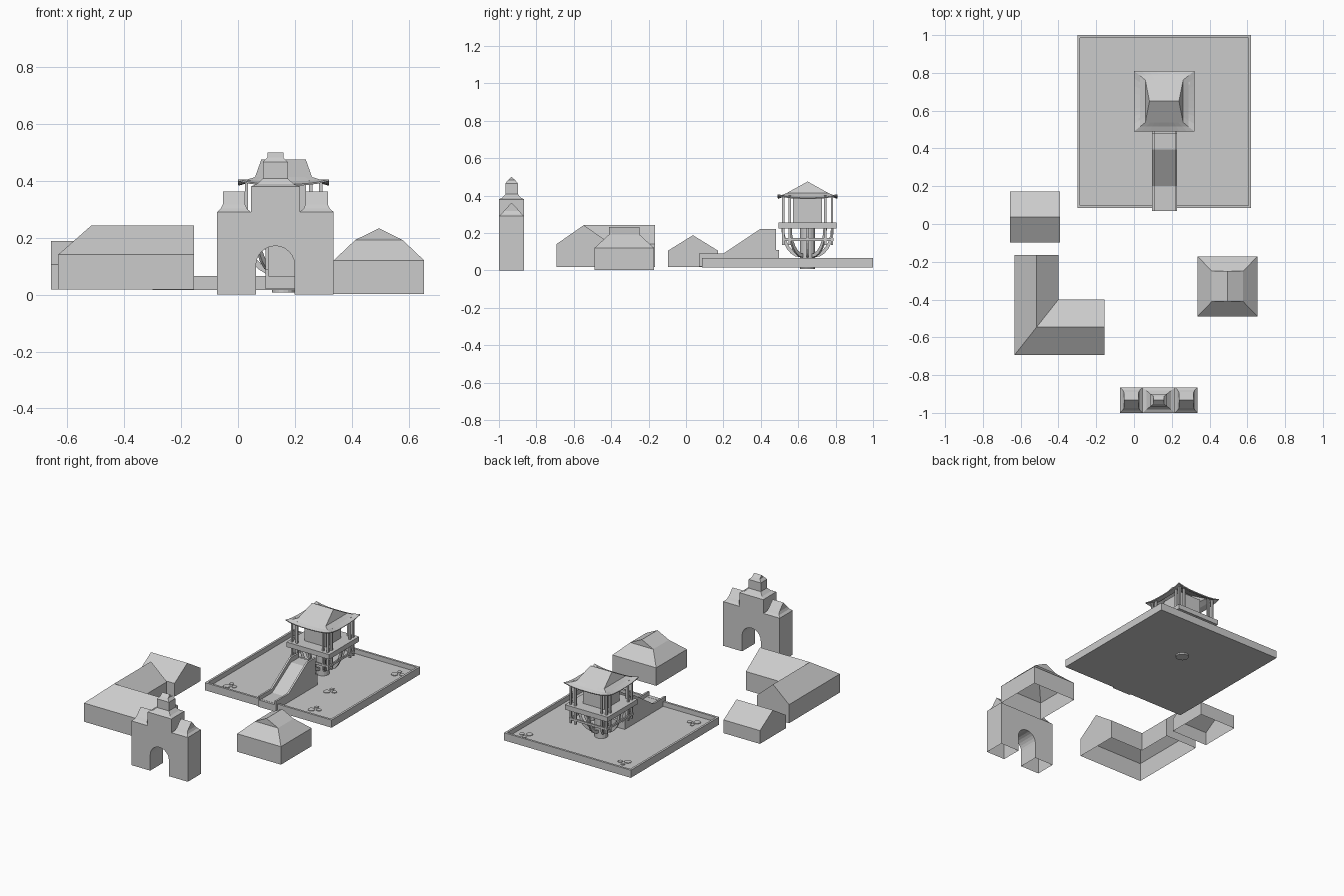
import bpy, bmesh
from math import sin, cos, pi
from mathutils import Matrix, Vector

cube = bpy.data.objects.get("Cube")
if cube:
    bpy.data.objects.remove(cube)

stone = bpy.data.materials.new("pale_grey")
stone.use_nodes = True
stone.diffuse_color = (0.6, 0.6, 0.6, 1)
stone.node_tree.nodes["Principled BSDF"].inputs["Base Color"].default_value = (0.6, 0.6, 0.6, 1)


def finish(name, bm, open_below=None):
    bmesh.ops.remove_doubles(bm, verts=bm.verts, dist=1e-5)
    bmesh.ops.recalc_face_normals(bm, faces=bm.faces)
    if open_below is not None:
        low = [f for f in bm.faces if all(v.co.z < open_below for v in f.verts)]
        bmesh.ops.delete(bm, geom=low, context='FACES')
    me = bpy.data.meshes.new(name)
    bm.to_mesh(me)
    bm.free()
    me.materials.append(stone)
    ob = bpy.data.objects.new(name, me)
    bpy.context.collection.objects.link(ob)
    return ob


def add_box(bm, x0, x1, y0, y1, z0, z1):
    m = Matrix.Translation(((x0 + x1) / 2, (y0 + y1) / 2, (z0 + z1) / 2))
    m = m @ Matrix.Diagonal((x1 - x0, y1 - y0, z1 - z0, 1))
    bmesh.ops.create_cube(bm, size=1, matrix=m)


def add_prism(bm, profile, lo, hi, axis):
    """Extrude a (horizontal, z) profile along the x or y axis."""
    def point(p, d):
        return (d, p[0], p[1]) if axis == 'x' else (p[0], d, p[1])
    ends = [[bm.verts.new(point(p, d)) for p in profile] for d in (lo, hi)]
    for e in ends:
        bm.faces.new(e)
    n = len(profile)
    for i in range(n):
        j = (i + 1) % n
        bm.faces.new((ends[0][i], ends[0][j], ends[1][j], ends[1][i]))
    return ends[0] + ends[1]


def add_roof(bm, cx, cy, rings, n=1, turn=False):
    """Stack rectangular rings of (half x, half y, z, corner lift)."""
    loops = []
    for hx, hy, z, lift in rings:
        loop = []
        corners = [(-hx, -hy), (hx, -hy), (hx, hy), (-hx, hy)]
        for k in range(4):
            a, b = Vector(corners[k]), Vector(corners[(k + 1) % 4])
            for i in range(n):
                t = i / n
                p = a.lerp(b, t)
                x, y = (p.y, p.x) if turn else (p.x, p.y)
                loop.append(bm.verts.new((cx + x, cy + y, z + lift * abs(2 * t - 1) ** 3)))
        loops.append(loop)
    for a, b in zip(loops, loops[1:]):
        for i in range(4 * n):
            j = (i + 1) % (4 * n)
            bm.faces.new((a[i], a[j], b[j], b[i]))
    if rings[-1][1] > 0:
        bm.faces.new(loops[-1])
    bmesh.ops.dissolve_degenerate(bm, dist=1e-5, edges=bm.edges)


def frame(bm, cx, cy, hx, hy, t, z0, z1):
    """Four rails around a rectangle."""
    for s in (-1, 1):
        xa, xb = sorted((cx + s * hx, cx + s * (hx - t)))
        add_box(bm, xa, xb, cy - hy, cy + hy, z0, z1)
        ya, yb = sorted((cy + s * hy, cy + s * (hy - t)))
        add_box(bm, cx - hx + t, cx + hx - t, ya, yb, z0, z1)


# Pond basin with raised rim
bm = bmesh.new()
add_box(bm, -.30, .62, .085, 1.0, .016, .035)
finish("pond_floor", bm)
bm = bmesh.new()
frame(bm, .16, .5425, .46, .4575, .014, .016, .066)
finish("pond_rim", bm)

# Lily pads in small clusters
bm = bmesh.new()
for cx, cy in ((-.2, .17), (.52, .88), (.33, .45), (.4, .19), (-.18, .86)):
    for dx, dy, r in ((0, 0, .022), (.04, .02, .016), (.005, .045, .014)):
        bmesh.ops.create_cone(bm, cap_ends=True, segments=8, radius1=r, radius2=r, depth=.004,
                              matrix=Matrix.Translation((cx + dx, cy + dy, .037)))
finish("lily_pads", bm)

# Ramp bridge: walkway and two parapets
side = [(.07, .02), (.07, .09), (.2, .09), (.395, .22), (.48, .22),
        (.48, .11), (.497, .11), (.497, .02)]
bm = bmesh.new()
add_prism(bm, [(y, z - .03 if z > .1 else max(.02, z - .025)) for y, z in side], .106, .218, 'x')
finish("bridge_walkway", bm)
for name, x in (("bridge_parapet_right", .096), ("bridge_parapet_left", .216)):
    bm = bmesh.new()
    add_prism(bm, side, x, x + .012, 'x')
    finish(name, bm)

# Pavilion on a central column
px, py = .16, .65
bm = bmesh.new()
bmesh.ops.create_cone(bm, cap_ends=True, segments=16, radius1=.04, radius2=.04, depth=.22,
                      matrix=Matrix.Translation((px, py, .117)))
finish("pavilion_column", bm)

bm = bmesh.new()
steps = [i / 6 * pi / 2 for i in range(7)]
arc = [(.04 + .1 * cos(t), .225 - .155 * sin(t)) for t in steps]
arc += [(.03 + .095 * cos(t), .225 - .138 * sin(t)) for t in reversed(steps)]
for k in range(8):
    vs = add_prism(bm, arc, -.006, .006, 'y')
    bmesh.ops.transform(bm, verts=vs,
                        matrix=Matrix.Translation((px, py, 0)) @ Matrix.Rotation(k * pi / 4, 4, 'Z'))
finish("pavilion_ribs", bm)

bm = bmesh.new()
add_box(bm, px - .155, px + .155, py - .155, py + .155, .225, .257)
finish("pavilion_deck", bm)
bm = bmesh.new()
frame(bm, px, py, .138, .138, .01, .158, .172)
finish("pavilion_lower_rails", bm)
bm = bmesh.new()
add_box(bm, px - .078, px + .078, py - .078, py + .078, .25, .405)
finish("pavilion_room", bm)

# Posts in threes at each corner, upright above the deck and hanging below
upper, lower = bmesh.new(), bmesh.new()
for sx in (-1, 1):
    for sy in (-1, 1):
        for a, b in ((.13, .13), (.095, .13), (.13, .095)):
            x, y, r = px + sx * a, py + sy * b, .006
            add_box(upper, x - r, x + r, y - r, y + r, .25, .4)
            add_box(lower, x - r, x + r, y - r, y + r, .135, .23)
finish("pavilion_posts", upper)
finish("pavilion_hanging_posts", lower)

bm = bmesh.new()
add_roof(bm, px, py, [(.16, .16, .388, .017), (.128, .135, .398, .006),
                      (.1, .112, .413, 0), (.078, 0, .475, 0)], n=8)
roof = finish("pavilion_roof", bm)
solid = roof.modifiers.new("thickness", 'SOLIDIFY')
solid.thickness = .006

# Gate: stepped wall with an arched passage
gx, gy, gh = .131, -.9325, .0675
arch = [(gx + .068 * cos(i * pi / 12), .103 + .068 * sin(i * pi / 12)) for i in range(13)]
outline = [(gx + .068, 0)] + arch + [(gx - .068, 0), (gx - .205, 0), (gx - .205, .29),
           (gx - .086, .29), (gx - .086, .38), (gx + .086, .38), (gx + .086, .29),
           (gx + .205, .29), (gx + .205, 0)]
bm = bmesh.new()
add_prism(bm, outline, gy - gh, gy + gh, 'y')
finish("gate_wall", bm, .001)
for name, s in (("gate_wing_roof_right", -1), ("gate_wing_roof_left", 1)):
    bm = bmesh.new()
    add_roof(bm, gx + s * .1455, gy, [(.0595, gh, .29, 0), (.046, .054, .302, 0),
                                      (.039, .042, .317, 0), (.039, 0, .362, 0)])
    finish(name, bm)
bm = bmesh.new()
add_roof(bm, gx, gy, [(.086, gh, .38, 0), (.065, .05, .388, 0), (.044, .033, .408, 0),
                      (.044, .033, .465, 0), (.028, .02, .482, 0), (.028, 0, .5, 0)])
finish("gate_top_tower", bm)

# Hip-and-gable house
bm = bmesh.new()
add_roof(bm, .495, -.33, [(.159, .159, .002, 0), (.159, .159, .12, 0),
                          (.081, .083, .192, 0), (.081, 0, .233, 0)], turn=True)
finish("hipped_house", bm)

# Small gabled house
bm = bmesh.new()
add_prism(bm, [(-.097, .018), (-.097, .105), (.037, .188), (.172, .105), (.172, .018)],
          -.657, -.393, 'x')
finish("small_house", bm, .02)

# Corner house: one gabled section swept round a mitred bend
section = [(0, .018), (0, .14), (.5, .242), (1, .14), (1, .018)]
bm = bmesh.new()
rows = []
for k in range(3):
    row = []
    for t, z in section:
        x, y = -.632 + .232 * t, -.693 + .293 * t
        row.append(bm.verts.new((-.155 if k == 0 else x, -.165 if k == 2 else y, z)))
    rows.append(row)
for a, b in zip(rows, rows[1:]):
    for i in range(4):
        bm.faces.new((a[i], a[i + 1], b[i + 1], b[i]))
bm.faces.new(rows[0])
bm.faces.new(rows[2])
finish("corner_house", bm)
